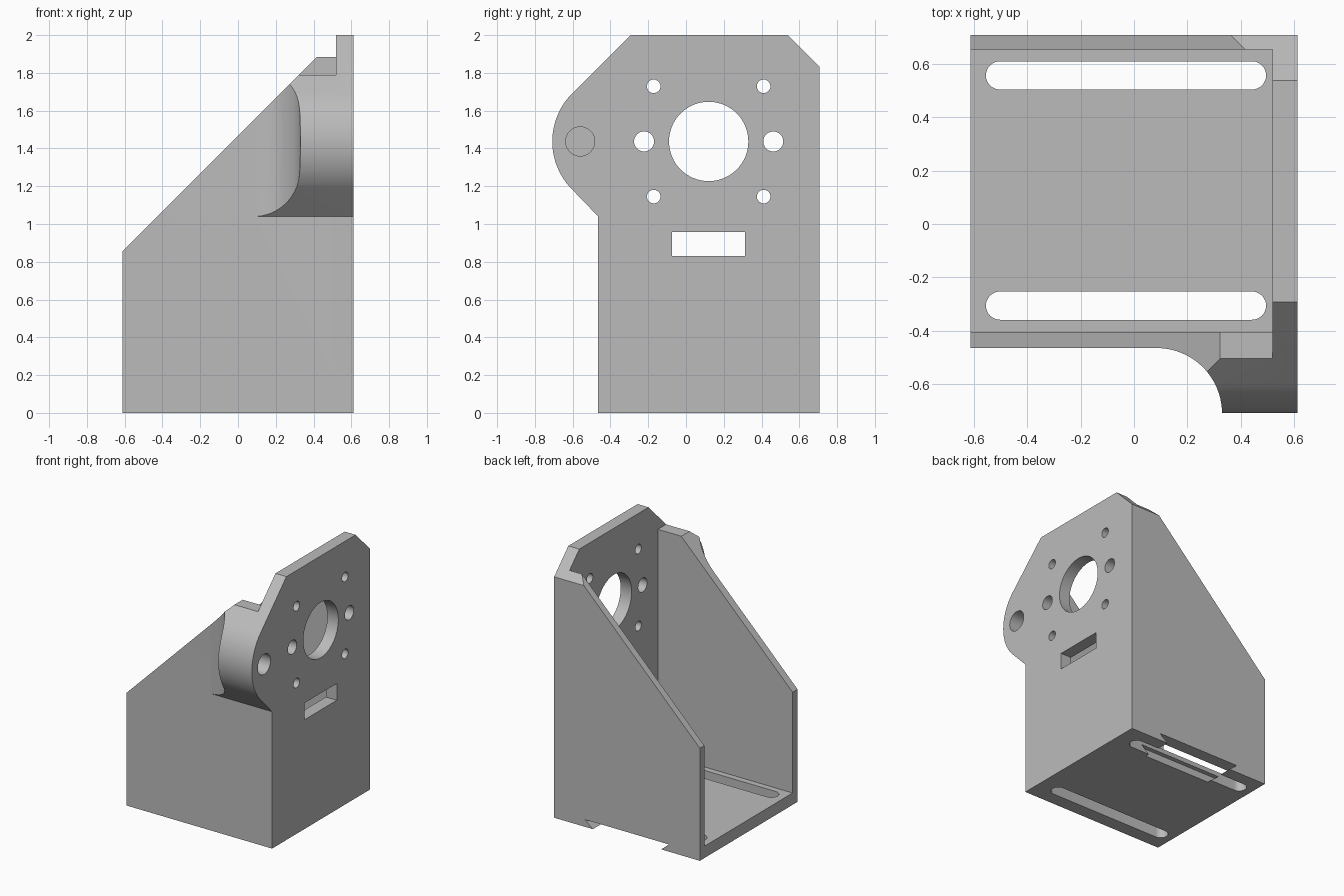
import bpy
import bmesh
from math import cos, sin, pi, radians

if "Cube" in bpy.data.objects:
    bpy.data.objects.remove(bpy.data.objects["Cube"], do_unlink=True)

AXES = {
    "x": lambda a, b, t: (t, a, b),
    "y": lambda a, b, t: (a, t, b),
    "z": lambda a, b, t: (a, b, t),
}


def arc(cx, cy, r, start, end, steps):
    """Points on an arc, angles in degrees."""
    angles = [radians(start + (end - start) * i / steps) for i in range(steps + 1)]
    return [(cx + r * cos(a), cy + r * sin(a)) for a in angles]


def rect(a0, a1, b0, b1):
    return [(a0, b0), (a1, b0), (a1, b1), (a0, b1)]


def prism(name, outline, axis, lo, hi):
    """Extrude a flat outline along an axis."""
    place = AXES[axis]
    bm = bmesh.new()
    ends = [[bm.verts.new(place(a, b, t)) for a, b in outline] for t in (lo, hi)]
    bm.faces.new(ends[0])
    bm.faces.new(ends[1])
    n = len(outline)
    for i in range(n):
        j = (i + 1) % n
        bm.faces.new((ends[0][i], ends[0][j], ends[1][j], ends[1][i]))
    bmesh.ops.recalc_face_normals(bm, faces=bm.faces)
    mesh = bpy.data.meshes.new(name)
    bm.to_mesh(mesh)
    bm.free()
    obj = bpy.data.objects.new(name, mesh)
    bpy.context.collection.objects.link(obj)
    return obj


def cut(body, outline, axis, lo, hi):
    """Subtract a prism from the body."""
    cutter = prism("cutter", outline, axis, lo, hi)
    cutter.hide_render = True
    mod = body.modifiers.new("cut", "BOOLEAN")
    mod.operation = "DIFFERENCE"
    mod.solver = "EXACT"
    mod.object = cutter
    bpy.context.view_layer.objects.active = body
    bpy.ops.object.modifier_apply(modifier=mod.name)
    bpy.data.objects.remove(cutter, do_unlink=True)


def hole(body, y, z, r, depth_x, steps=48):
    cut(body, arc(y, z, r, 0, 360, steps)[:-1], "x", depth_x, 1)


# Main sizes
SIDE, FRONT, BACK = 0.612, -0.465, 0.708
PLATE_IN, FLOOR, MOTOR_Y, MOTOR_Z = 0.52, 0.09, 0.12, 1.437

# Full-length body with the end plate outline and its rounded ear
outline = [(FRONT, 0), (BACK, 0), (BACK, 1.83), (0.538, 2), (-0.293, 2)]
outline += arc(-0.348, MOTOR_Z, 0.36, 135, 225, 24)
outline += [(FRONT, 1.04)]
bracket = prism("motor_bracket", outline, "x", -SIDE, SIDE)

# Fillet between front wall and ear
fillet = arc(0.085, -0.71, 0.245, 90, 0, 20)
cut(bracket, [(-1, FRONT)] + fillet + [(0.33, -1), (-1, -1)], "z", 1.03, 3)

# Inner cavity, sloped wall tops and the flat step on the ear
cut(bracket, rect(-1, PLATE_IN, -0.405, 0.655), "z", FLOOR, 3)
cut(bracket, [(-1, 0.467), (PLATE_IN, 1.987), (PLATE_IN, 3), (-1, 3)], "y", -1, 1)
cut(bracket, rect(-1, PLATE_IN, -1, 0), "z", 1.79, 3)

# Motor opening, screw holes and the blind ear hole
hole(bracket, MOTOR_Y, MOTOR_Z, 0.21, 0.4, 64)
for side in (-1, 1):
    hole(bracket, MOTOR_Y + side * 0.342, MOTOR_Z, 0.053, 0.4, 32)
    for level in (-1, 1):
        hole(bracket, MOTOR_Y + side * 0.291, MOTOR_Z + level * 0.292, 0.036, 0.4, 32)
hole(bracket, -0.56, MOTOR_Z, 0.077, 0.4, 32)

# Cable window
cut(bracket, rect(-0.073, 0.312, 0.83, 0.957), "x", 0.4, 1)

# Long mounting slots in the floor
for y in (-0.306, 0.557):
    r = 0.053
    slot = arc(0.442, y, r, -90, 90, 16) + arc(-0.502, y, r, 90, 270, 16)
    cut(bracket, slot, "z", -1, 0.3)

# Dovetail groove under the back edge
groove = [(-0.275, -0.01), (0.275, -0.01), (0.353, 0.055), (-0.353, 0.055)]
cut(bracket, groove, "y", 0.47, 1)

# Material and shading
grey = bpy.data.materials.new("light_grey")
grey.use_nodes = True
colour = (0.5, 0.5, 0.5, 1)
grey.diffuse_color = colour
grey.node_tree.nodes["Principled BSDF"].inputs["Base Color"].default_value = colour
bracket.data.materials.clear()
bracket.data.materials.append(grey)
for face in bracket.data.polygons:
    face.material_index = 0

bpy.ops.object.select_all(action="DESELECT")
bracket.select_set(True)
bpy.context.view_layer.objects.active = bracket
bpy.ops.object.shade_smooth_by_angle(angle=radians(25))
